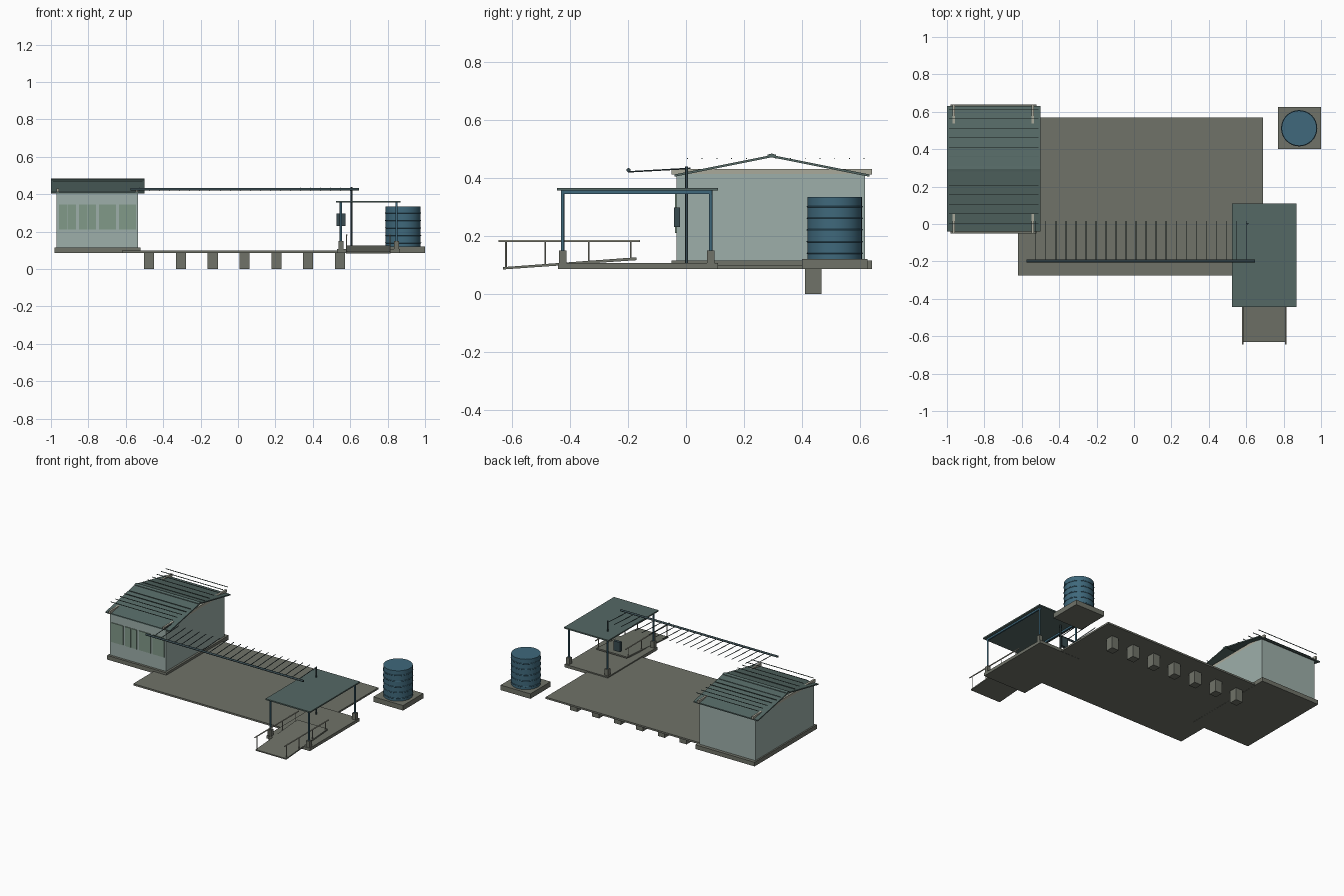
import bpy, math
from mathutils import Vector

if "Cube" in bpy.data.objects:
    bpy.data.objects.remove(bpy.data.objects["Cube"])


def mat(name, r, g, b):
    m = bpy.data.materials.new(name)
    m.diffuse_color = (r, g, b, 1)
    m.use_nodes = True
    m.node_tree.nodes["Principled BSDF"].inputs["Base Color"].default_value = m.diffuse_color
    return m


CONC = mat("concrete", 0.16, 0.17, 0.14)
WALL = mat("wall_paint", 0.34, 0.43, 0.40)
GLASS = mat("green_glass", 0.22, 0.32, 0.25)
ROOF = mat("roof_metal", 0.09, 0.14, 0.13)
BLUE = mat("tank_blue", 0.05, 0.14, 0.20)
STEEL = mat("dark_steel", 0.04, 0.07, 0.08)
TIMBER = mat("pale_beam", 0.40, 0.40, 0.33)


def mesh(name, verts, faces, m):
    me = bpy.data.meshes.new(name)
    me.from_pydata(verts, [], faces)
    me.materials.append(m)
    o = bpy.data.objects.new(name, me)
    bpy.context.collection.objects.link(o)
    return o


def box(name, x, y, z, m):
    v = [(a, b, c) for a in x for b in y for c in z]
    f = [(0, 1, 3, 2), (4, 6, 7, 5), (0, 4, 5, 1), (2, 3, 7, 6), (0, 2, 6, 4), (1, 5, 7, 3)]
    return mesh(name, v, f, m)


def prism(name, profile, x, m):
    # y-z profile extruded along x
    n = len(profile)
    v = [(a, py, pz) for a in x for py, pz in profile]
    f = [tuple(range(n))[::-1], tuple(range(n, 2 * n))]
    f += [(i, (i + 1) % n, n + (i + 1) % n, n + i) for i in range(n)]
    return mesh(name, v, f, m)


def rod(name, a, b, r, m, sides=8):
    a, b = Vector(a), Vector(b)
    bpy.ops.mesh.primitive_cylinder_add(vertices=sides, radius=r, depth=(b - a).length, location=(a + b) / 2)
    o = bpy.context.object
    o.rotation_euler = (b - a).to_track_quat('Z', 'Y').to_euler()
    o.name = name
    o.data.materials.append(m)
    bpy.ops.object.shade_smooth_by_angle(angle=math.radians(50))
    return o


# Ground slab and footings
box("courtyard_slab", (-0.62, 0.69), (-0.275, 0.57), (0.086, 0.098), CONC)
for i in range(7):
    x = -0.475 + 0.17 * i
    box("footing", (x - 0.027, x + 0.027), (0.41, 0.467), (0, 0.087), CONC)

# Building: plinth, four walls, side beams
box("building_plinth", (-0.98, -0.52), (-0.05, 0.64), (0.085, 0.114), CONC)
box("front_wall", (-0.97, -0.535), (-0.033, -0.015), (0.113, 0.41), WALL)
box("back_wall", (-0.97, -0.535), (0.6, 0.617), (0.113, 0.41), WALL)
for x in (-0.97, -0.549):
    box("side_wall", (x, x + 0.014), (-0.015, 0.6), (0.113, 0.412), WALL)
    box("tie_beam", (x, x + 0.014), (-0.05, 0.64), (0.411, 0.43), TIMBER)

# Windows, two panes each
for i in range(4):
    x = -0.957 + 0.107 * i
    for k in range(2):
        box("window_pane", (x + 0.046 * k, x + 0.046 * k + 0.044), (-0.038, -0.03), (0.21, 0.345), GLASS)

# Pitched roof with ridge cap and raised ribs
prism("gable_roof", [(-0.04, 0.403), (0.295, 0.47), (0.632, 0.403), (0.632, 0.411), (0.295, 0.478), (-0.04, 0.411)],
      (-1.0, -0.5), ROOF)
prism("ridge_cap", [(0.28, 0.474), (0.295, 0.477), (0.31, 0.474), (0.31, 0.479), (0.295, 0.483), (0.28, 0.479)],
      (-1.0, -0.5), ROOF)
for i in range(13):
    y = 0.005 + 0.0507 * i
    box("roof_rib", (-0.99, -0.51), (y - 0.0015, y + 0.0015), (0.464, 0.468), ROOF)

# Pergola: front pipe, sloping rafters, post
rod("pergola_pipe", (-0.575, -0.198, 0.426), (0.647, -0.198, 0.426), 0.007, STEEL, 12)
for i in range(22):
    x = -0.525 + 0.0536 * i
    rod("pergola_rafter", (x, -0.2, 0.42), (x, 0.015, 0.432), 0.0025, STEEL, 6)
rod("pergola_post", (0.607, 0.002, 0.098), (0.607, 0.002, 0.438), 0.005, STEEL)

# Pavilion: platform, posts on pedestals, flat roof
box("pavilion_platform", (0.53, 0.865), (-0.44, 0.11), (0.085, 0.106), CONC)
for x in (0.55, 0.848):
    for y in (-0.425, 0.085):
        box("post_pedestal", (x - 0.013, x + 0.013), (y - 0.013, y + 0.013), (0.105, 0.15), CONC)
        rod("pavilion_post", (x, y, 0.15), (x, y, 0.356), 0.006, BLUE, 12)
    box("pavilion_beam", (x - 0.005, x + 0.005), (-0.43, 0.09), (0.343, 0.356), BLUE)
box("pavilion_roof", (0.525, 0.87), (-0.445, 0.11), (0.355, 0.364), ROOF)
box("control_box", (0.527, 0.576), (-0.042, -0.021), (0.23, 0.297), STEEL)

# Ramp with handrails
prism("ramp", [(-0.63, 0.084), (-0.17, 0.116), (-0.17, 0.126), (-0.63, 0.092)], (0.578, 0.815), CONC)
for x in (0.581, 0.812):
    rod("handrail", (x, -0.645, 0.182), (x, -0.158, 0.182), 0.004, TIMBER)
    for y in (-0.62, -0.485, -0.335, -0.19):
        z = 0.088 + (y + 0.63) * 0.07
        rod("handrail_post", (x, y, z), (x, y, 0.182), 0.003, TIMBER)

# Water tank with hoops
box("tank_base", (0.77, 1.0), (0.4, 0.625), (0.085, 0.12), CONC)
rod("water_tank", (0.883, 0.512, 0.12), (0.883, 0.512, 0.333), 0.094, BLUE, 32)
for i in range(5):
    bpy.ops.mesh.primitive_torus_add(major_segments=32, minor_segments=6, major_radius=0.094,
                                     minor_radius=0.003, location=(0.883, 0.512, 0.14 + 0.04 * i))
    o = bpy.context.object
    o.name = "tank_hoop"
    o.data.materials.append(BLUE)
    bpy.ops.object.shade_smooth()
